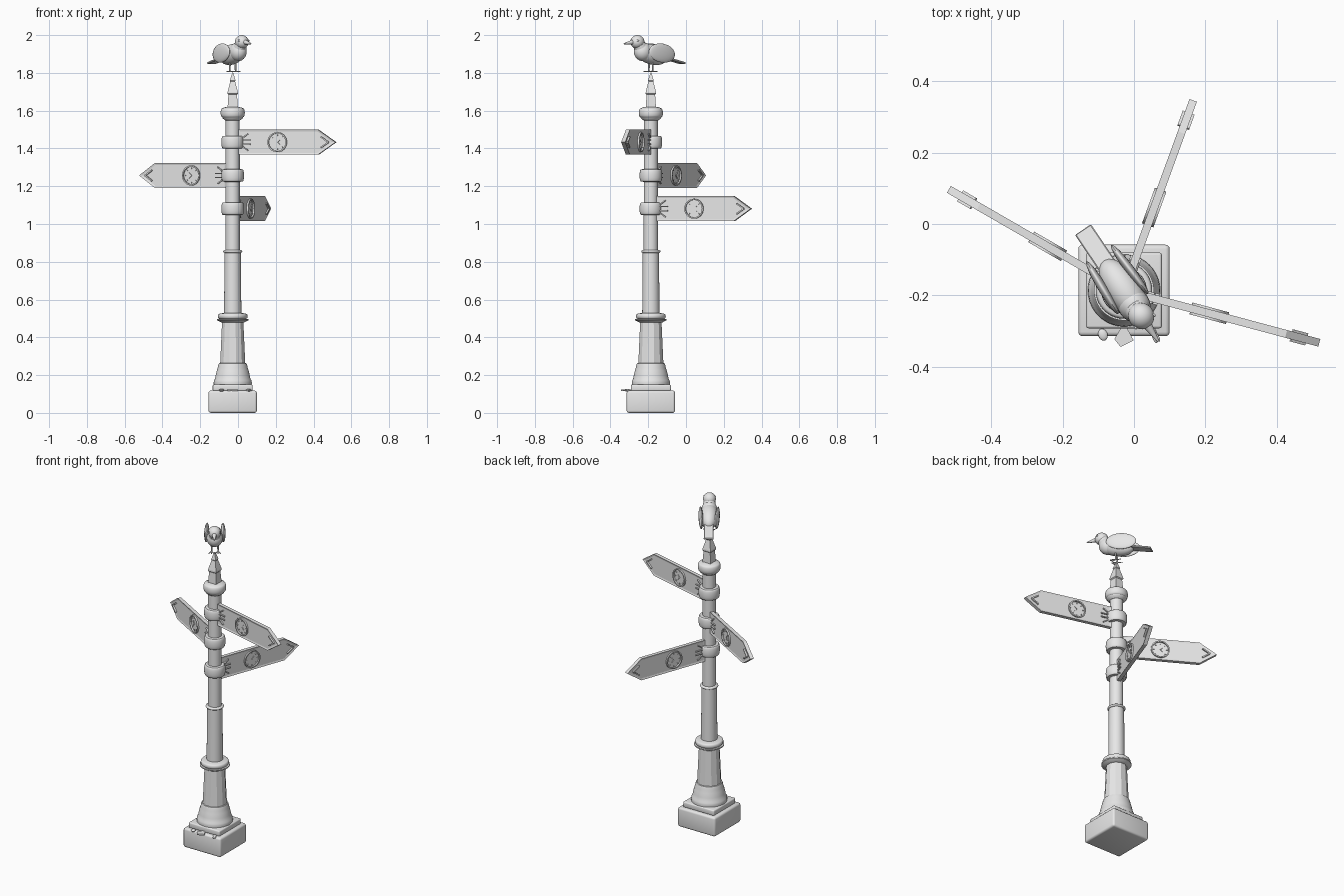
import bpy, bmesh, math
from mathutils import Matrix, Vector

if "Cube" in bpy.data.objects:
    bpy.data.objects.remove(bpy.data.objects["Cube"])

grey = bpy.data.materials.new("plain grey")
grey.diffuse_color = (0.8, 0.8, 0.8, 1)
grey.use_nodes = True
grey.node_tree.nodes["Principled BSDF"].inputs["Base Color"].default_value = grey.diffuse_color
POLE = Matrix.Translation((-0.028, -0.186, 0))


def move(x=0, y=0, z=0):
    return Matrix.Translation((x, y, z))


def turn(deg, axis):
    return Matrix.Rotation(math.radians(deg), 4, axis)


def scale(x, y, z):
    return Matrix.Diagonal((x, y, z, 1))


def finish(name, bm, frame, smooth=35):
    bm.transform(frame)
    bmesh.ops.recalc_face_normals(bm, faces=bm.faces[:])
    mesh = bpy.data.meshes.new(name)
    bm.to_mesh(mesh)
    bm.free()
    mesh.materials.append(grey)
    ob = bpy.data.objects.new(name, mesh)
    bpy.context.collection.objects.link(ob)
    if smooth:
        bpy.ops.object.select_all(action='DESELECT')
        ob.select_set(True)
        bpy.context.view_layer.objects.active = ob
        bpy.ops.object.shade_smooth_by_angle(angle=math.radians(smooth))
    return ob


def box(name, size, frame, bevel=0.0, segments=3):
    bm = bmesh.new()
    bmesh.ops.create_cube(bm, size=1, matrix=scale(*size))
    if bevel:
        bmesh.ops.bevel(bm, geom=bm.edges[:], offset=bevel, segments=segments,
                        profile=0.5, affect='EDGES')
    return finish(name, bm, frame)


def ball(name, radii, frame):
    bm = bmesh.new()
    bmesh.ops.create_uvsphere(bm, u_segments=24, v_segments=14, radius=1,
                              matrix=scale(*radii))
    return finish(name, bm, frame)


def rod(name, a, b, r1, r2, frame, sides=10):
    a, b = Vector(a), Vector(b)
    bm = bmesh.new()
    spin = (b - a).to_track_quat('Z', 'Y').to_matrix().to_4x4()
    bmesh.ops.create_cone(bm, cap_ends=True, segments=sides, radius1=r1, radius2=r2,
                          depth=(b - a).length, matrix=move(*((a + b) / 2)) @ spin)
    return finish(name, bm, frame)


def lathe(name, profile, frame, sides=40, offset=0.0, smooth=35, closed=False):
    """Stack rings from (radius, height) pairs."""
    bm = bmesh.new()
    rings = []
    for r, z in profile:
        rings.append([bm.verts.new((r * math.cos(offset + 2 * math.pi * i / sides),
                                    r * math.sin(offset + 2 * math.pi * i / sides), z))
                      for i in range(sides)])
    pairs = list(zip(rings, rings[1:]))
    if closed:
        pairs.append((rings[-1], rings[0]))
    else:
        bm.faces.new(rings[0])
        bm.faces.new(rings[-1])
    for lo, hi in pairs:
        for i in range(sides):
            j = (i + 1) % sides
            bm.faces.new((lo[i], lo[j], hi[j], hi[i]))
    return finish(name, bm, frame, smooth)


def prism(name, outline, half, frame, inset=0.0, depth=0.0):
    """Extrude an x-z outline through y; optionally sink a panel on both sides."""
    bm = bmesh.new()
    face = bm.faces.new([bm.verts.new((x, -half, z)) for x, z in outline])
    ext = bmesh.ops.extrude_face_region(bm, geom=[face])
    bmesh.ops.translate(bm, vec=(0, 2 * half, 0),
                        verts=[v for v in ext['geom'] if isinstance(v, bmesh.types.BMVert)])
    bmesh.ops.recalc_face_normals(bm, faces=bm.faces[:])
    if inset:
        bm.normal_update()
        big = [f for f in bm.faces if abs(f.normal.y) > 0.9]
        bmesh.ops.inset_individual(bm, faces=big, thickness=inset, depth=-depth,
                                   use_even_offset=True)
    return finish(name, bm, frame, 0)


def rounded_ring(r, z0, z1, bulge, steps=8):
    """Half-round moulding profile between two heights."""
    mid, h = (z0 + z1) / 2, (z1 - z0) / 2
    return [(r + bulge * math.cos(t), mid + h * math.sin(t))
            for t in (math.pi * (i / steps - 0.5) for i in range(steps + 1))]


# Stone base
box("base_block", (0.256, 0.256, 0.118), POLE @ move(z=0.059), 0.012)
box("plinth", (0.212, 0.212, 0.034), POLE @ move(z=0.133), 0.007)

# Column
lathe("bell_foot", [(0.1, 0.145), (0.101, 0.16), (0.099, 0.172), (0.094, 0.18), (0.09, 0.20),
                    (0.084, 0.225), (0.079, 0.24), (0.077, 0.252), (0.073, 0.262), (0.06, 0.265)], POLE)
lathe("faceted_shaft", [(0.069, 0.255), (0.058, 0.49)], POLE, 12, math.pi / 12, 0)
lathe("shaft_moulding", [(0.06, 0.478), (0.072, 0.485), (0.084, 0.491), (0.084, 0.498)]
      + rounded_ring(0.07, 0.498, 0.525, 0.009) + [(0.045, 0.53)], POLE)
lathe("post", [(0.046, 0.5), (0.043, 0.855), (0.038, 0.86), (0.037, 1.58)], POLE)
lathe("post_bead", rounded_ring(0.04, 0.847, 0.863, 0.011), POLE)
lathe("post_cap", [(0.038, 1.548), (0.052, 1.558)] + rounded_ring(0.055, 1.565, 1.612, 0.009)
      + [(0.045, 1.617), (0.03, 1.62)], POLE)
lathe("finial", [(0.039, 1.61), (0.032, 1.685), (0.039, 1.69), (0.038, 1.70), (0.018, 1.755),
                 (0.021, 1.759), (0.019, 1.764), (0.003, 1.803)],
      POLE, 4, math.pi / 4, 0)

# Direction boards, each with collar, strap and raised badge on both sides
OUTLINE = [(0.035, -0.066), (0.47, -0.066), (0.566, 0), (0.47, 0.066), (0.035, 0.066)]
for label, angle, z in (("upper", -15, 1.433), ("middle", 150, 1.257), ("lower", 70, 1.081)):
    lathe(label + "_collar", [(0.037, z - 0.034)] + rounded_ring(0.053, z - 0.032, z + 0.032, 0.007)
          + [(0.037, z + 0.034)], POLE)
    frame = POLE @ move(z=z) @ turn(angle, 'Z')
    prism(label + "_board", OUTLINE, 0.011, frame, 0.01, 0.003)
    for side, tag in ((0, "front"), (180, "back")):
        # Local face: x along the board, y up, z outwards from the panel
        flip = -1 if side else 1
        face = frame @ scale(1, flip, 1) @ move(y=-0.008) @ turn(90, 'X')
        name = f"{label}_{tag}_"
        lathe(name + "badge_ring", [(0.046, 0), (0.046, 0.009), (0.053, 0.009), (0.053, 0)],
              face @ move(0.247), 32, closed=True)
        for k in range(8):
            box(name + "badge_tick", (0.008, 0.004, 0.005),
                face @ move(0.247) @ turn(45 * k, 'Z') @ move(0.038, 0, 0.002))
        for s in (-1, 1):
            box(name + "badge_hand", (0.02, 0.004, 0.005),
                face @ move(0.247) @ turn(45 * s, 'Z') @ move(0.01, 0, 0.002))
            box(name + "arrow_mark", (0.05, 0.007, 0.011),
                face @ move(0.507, s * 0.014, 0.004) @ turn(-34 * s, 'Z'))
            box(name + "strap", (0.05, 0.006, 0.010), face @ move(0.075, s * 0.011, 0.003))
            box(name + "strap_fork", (0.035, 0.006, 0.010),
                face @ move(0.072, s * 0.034, 0.003) @ turn(35 * s, 'Z'))

# Bird: local x is its heading
BIRD = POLE @ turn(-56, 'Z')
ball("bird_body", (0.098, 0.05, 0.053), BIRD @ move(-0.005, 0, 1.898) @ turn(-14, 'Y'))
ball("bird_breast", (0.05, 0.045, 0.05), BIRD @ move(0.05, 0, 1.912))
rod("bird_neck", (0.06, 0, 1.925), (0.084, 0, 1.962), 0.038, 0.03, BIRD, 20)
ball("bird_head", (0.038, 0.036, 0.036), BIRD @ move(0.086, 0, 1.964))
rod("bird_beak", (0.113, 0, 1.963), (0.172, 0, 1.954), 0.014, 0.003, BIRD, 12)
box("bird_tail", (0.15, 0.054, 0.011), BIRD @ move(-0.132, 0, 1.869) @ turn(-14, 'Y'), 0.003, 1)
for s, tag in ((-1, "right"), (1, "left")):
    ball(f"bird_{tag}_wing", (0.087, 0.013, 0.05),
         BIRD @ move(-0.04, s * 0.046, 1.905) @ turn(-8, 'Y') @ turn(s * 3, 'Z'))
    ball(f"bird_{tag}_eye", (0.006, 0.004, 0.006), BIRD @ move(0.104, s * 0.031, 1.971))
    rod(f"bird_{tag}_leg", (0, s * 0.018, 1.808), (0, s * 0.018, 1.86), 0.004, 0.005, BIRD)
    for a in (-30, 0, 30, 180):
        c, q = math.cos(math.radians(a)), math.sin(math.radians(a))
        rod(f"bird_{tag}_toe", (0, s * 0.018, 1.808),
            (0.032 * c, s * 0.018 + 0.032 * q, 1.806), 0.004, 0.002, BIRD, 8)

# Small shells along the front edge of the base
LEDGE = POLE @ move(y=-0.124, z=0.12)
ball("oval_shell", (0.013, 0.017, 0.007), LEDGE @ move(-0.059) @ turn(20, 'Z'))
FAN = [(-0.008, 0.02), (-0.027, -0.012), (-0.01, -0.034), (0.027, -0.016), (0.008, 0.02)]
prism("fan_shell", FAN, 0.004, LEDGE @ turn(90, 'X') @ scale(1, 1, -1))
for a in (-20, 5):
    ball("pointed_shell", (0.008, 0.024, 0.006), LEDGE @ move(0.085, 0.0) @ turn(a + 35, 'Z'))
